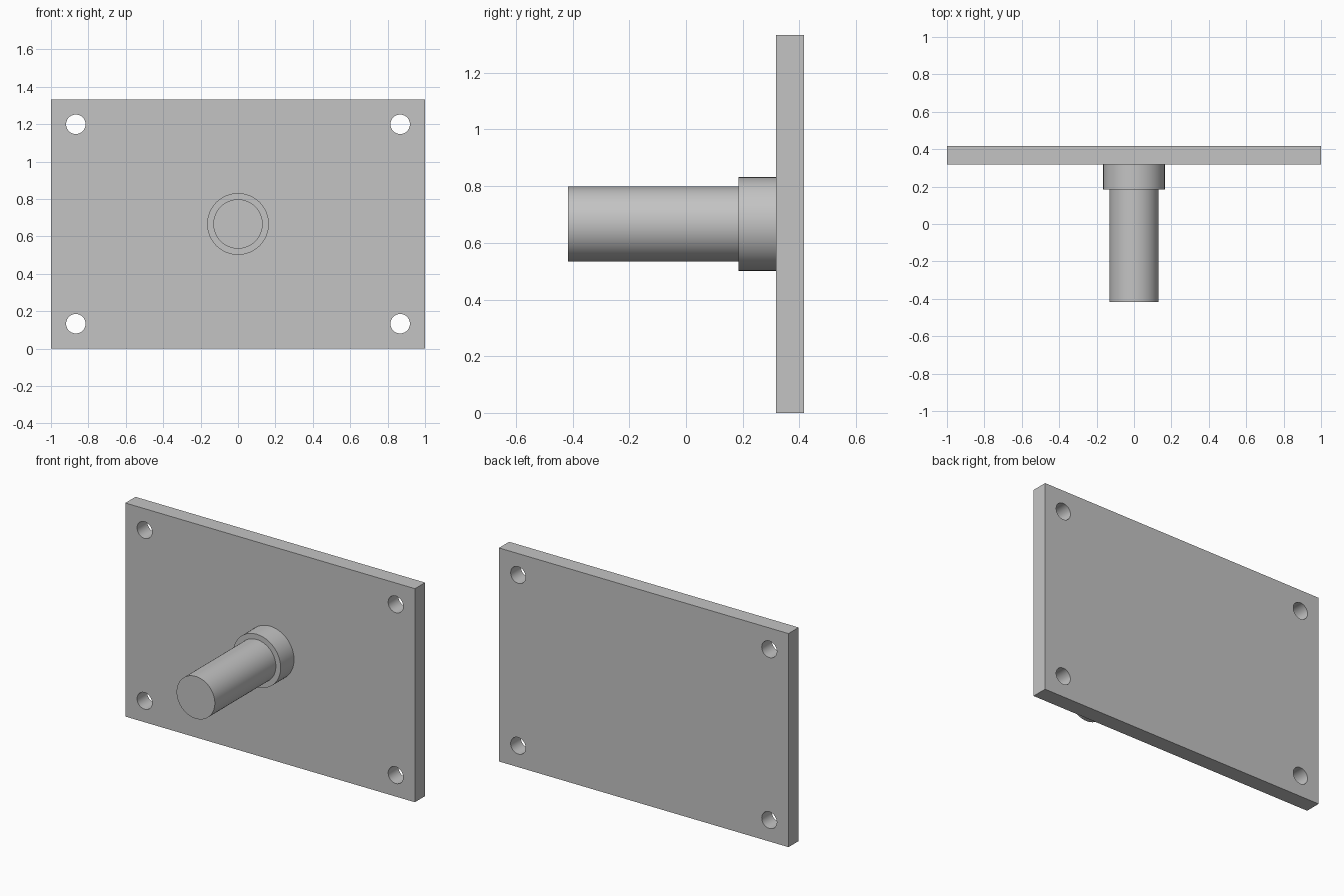
import bpy
from math import radians

cube = bpy.data.objects.get("Cube")
if cube:
    bpy.data.objects.remove(cube, do_unlink=True)

# Main dimensions
WIDTH, HEIGHT = 2.0, 1.333
BACK, PLATE_FRONT, COLLAR_FRONT, SHAFT_END = 0.417, 0.317, 0.185, -0.417
HOLE_X, HOLE_Z = 0.867, 0.533
MID_Z = HEIGHT / 2

GREY = (0.55, 0.55, 0.55, 1.0)
metal = bpy.data.materials.new("plain grey metal")
metal.use_nodes = True
metal.diffuse_color = GREY
metal.node_tree.nodes["Principled BSDF"].inputs["Base Color"].default_value = GREY


def rod(name, radius, y0, y1, x=0.0, z=MID_Z):
    """Round bar running along y from y0 to y1."""
    bpy.ops.mesh.primitive_cylinder_add(
        vertices=64, radius=radius, depth=y1 - y0,
        location=(x, (y0 + y1) / 2, z), rotation=(radians(90), 0, 0))
    obj = bpy.context.object
    obj.name = name
    obj.data.materials.append(metal)
    return obj


def smooth(obj):
    bpy.ops.object.select_all(action="DESELECT")
    obj.select_set(True)
    bpy.context.view_layer.objects.active = obj
    bpy.ops.object.shade_smooth_by_angle(angle=radians(30))


# Mounting plate
bpy.ops.mesh.primitive_cube_add(size=1, location=(0, (BACK + PLATE_FRONT) / 2, MID_Z))
plate = bpy.context.object
plate.name = "mounting_plate"
plate.scale = (WIDTH, BACK - PLATE_FRONT, HEIGHT)
bpy.ops.object.transform_apply(location=False, rotation=False, scale=True)
plate.data.materials.append(metal)

# Four corner bolt holes, drilled through the plate
for sx in (-1, 1):
    for sz in (-1, 1):
        drill = rod("hole_cutter", 0.052, PLATE_FRONT - 0.1, BACK + 0.1,
                    sx * HOLE_X, MID_Z + sz * HOLE_Z)
        drill.hide_render = True
        cut = plate.modifiers.new("bolt_hole", "BOOLEAN")
        cut.operation = "DIFFERENCE"
        cut.solver = "EXACT"
        cut.object = drill
        bpy.context.view_layer.objects.active = plate
        bpy.ops.object.modifier_apply(modifier=cut.name)
        bpy.data.objects.remove(drill, do_unlink=True)
smooth(plate)

# Collar and shaft projecting forward from the plate
smooth(rod("collar", 0.165, COLLAR_FRONT, PLATE_FRONT))
smooth(rod("shaft", 0.132, SHAFT_END, COLLAR_FRONT))
